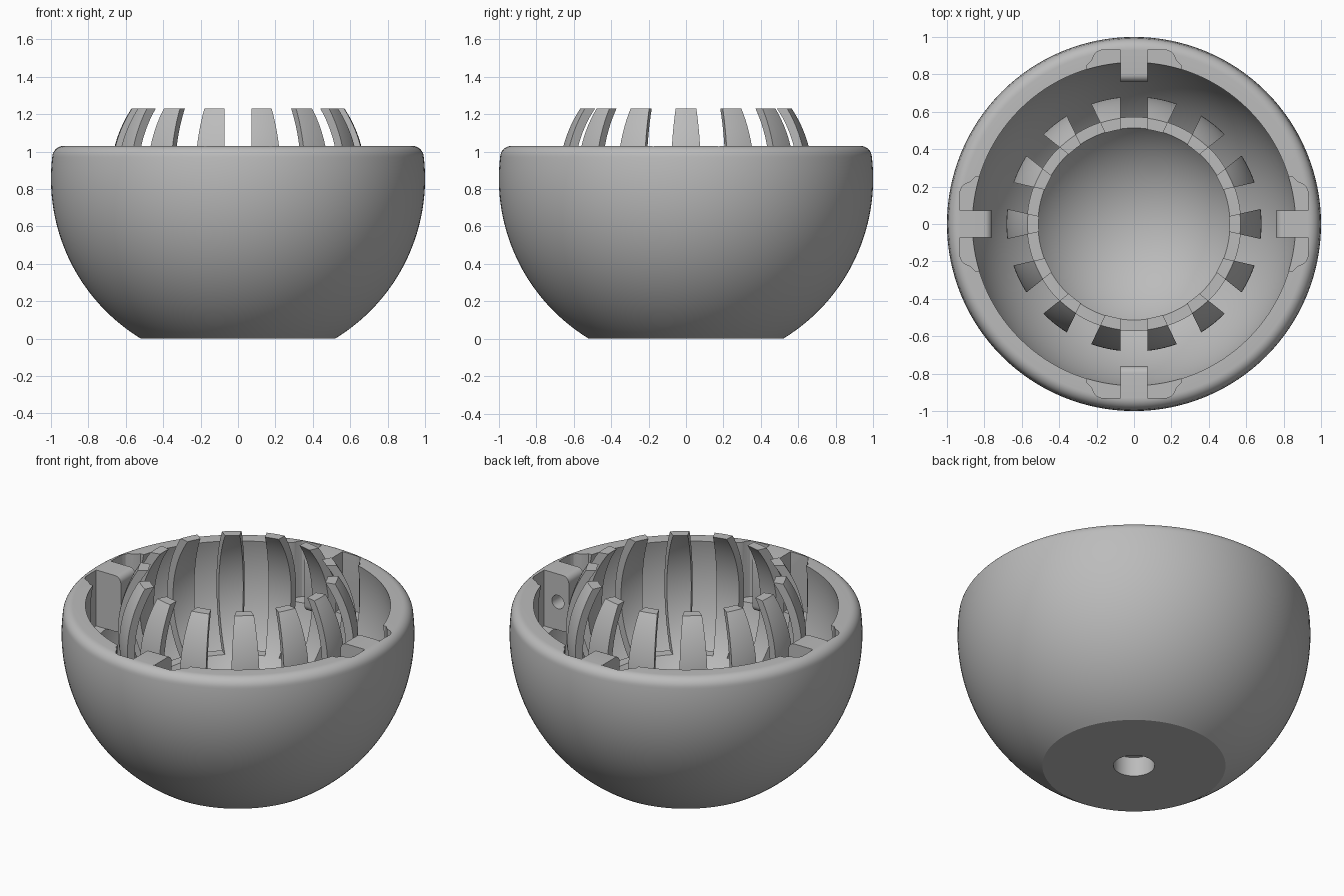
import bpy, bmesh
from math import sin, cos, pi, asin, radians
from mathutils import Matrix, Vector

if "Cube" in bpy.data.objects:
    bpy.data.objects.remove(bpy.data.objects["Cube"], do_unlink=True)

MID = 0.855          # height of the shared sphere centre
RIM = 1.03           # top of the bowl
SHELF = 0.485        # floor of the slots between the fingers

grey = bpy.data.materials.new("plain_grey")
grey.use_nodes = True
grey.diffuse_color = (0.5, 0.5, 0.5, 1)
grey.node_tree.nodes["Principled BSDF"].inputs["Base Color"].default_value = (0.5, 0.5, 0.5, 1)


def make(name, bm):
    bmesh.ops.recalc_face_normals(bm, faces=bm.faces)
    mesh = bpy.data.meshes.new(name)
    bm.to_mesh(mesh)
    bm.free()
    mesh.materials.append(grey)
    ob = bpy.data.objects.new(name, mesh)
    bpy.context.collection.objects.link(ob)
    return ob


def arc(radius, z0, z1, n=32):
    """Points on a sphere meridian between two heights."""
    a, b = asin((z0 - MID) / radius), asin((z1 - MID) / radius)
    return [(radius * cos(a + (b - a) * i / n), MID + radius * sin(a + (b - a) * i / n))
            for i in range(n + 1)]


def lathe(name, profile, steps=128):
    bm = bmesh.new()
    vs = [bm.verts.new((r, 0, z)) for r, z in profile]
    es = [bm.edges.new(p) for p in zip(vs, vs[1:])]
    bmesh.ops.spin(bm, geom=vs + es, cent=(0, 0, 0), axis=(0, 0, 1),
                   angle=2 * pi, steps=steps, use_merge=True)
    bmesh.ops.remove_doubles(bm, verts=bm.verts, dist=1e-5)
    return make(name, bm)


def prism(name, outline, depth, matrix):
    """Extrude a closed xy outline along z, then place it."""
    bm = bmesh.new()
    face = bm.faces.new([bm.verts.new((x, y, 0)) for x, y in outline])
    ext = bmesh.ops.extrude_face_region(bm, geom=[face])
    bmesh.ops.translate(bm, vec=(0, 0, depth),
                        verts=[g for g in ext["geom"] if isinstance(g, bmesh.types.BMVert)])
    bm.transform(matrix)
    return make(name, bm)


def carve(ob, cutters):
    for c in cutters:
        m = ob.modifiers.new("cut", "BOOLEAN")
        m.operation, m.solver, m.object = "DIFFERENCE", "EXACT", c
    bpy.context.view_layer.update()
    graph = bpy.context.evaluated_depsgraph_get()
    mesh = bpy.data.meshes.new_from_object(ob.evaluated_get(graph))
    ob.modifiers.clear()
    ob.data = mesh
    for c in cutters:
        bpy.data.objects.remove(c, do_unlink=True)


def smooth(ob):
    bpy.ops.object.select_all(action="DESELECT")
    ob.select_set(True)
    bpy.context.view_layer.objects.active = ob
    bpy.ops.object.shade_smooth_by_angle(angle=radians(30))


def turn(a):
    return Matrix.Rotation(a, 4, "Z")


# Outer bowl: flat foot with a blind hole, rounded rim, hollow inside
lip = [(0.933 + 0.06 * cos(t * pi / 16), 0.97 + 0.06 * sin(t * pi / 16)) for t in range(1, 9)]
bowl = lathe("bowl", [(0, 0.12), (0.117, 0.12), (0.117, 0), (0.519, 0)]
             + arc(1, 0, 0.97, 48)[1:] + lip + arc(0.882, RIM, 0.15, 40) + [(0, 0.15)])

# Pockets in the bowl wall, one behind each bracket
half = [(0.25, 0.7), (0.25, 0.85), (0.225, 0.875), (0.215, 0.9), (0.2, 0.92), (0.175, 0.93)]
pocket = half + [(-x, y) for x, y in reversed(half)]
carve(bowl, [prism("pocket_cutter", pocket, 0.5,
                   turn(k * pi / 2) @ Matrix.Translation((0, 0, 0.68))) for k in range(4)])
smooth(bowl)

# Brackets with rounded inner corners and a crosswise axle hole
corner = [(0.8 - 0.04 * sin(t * pi / 12), RIM - 0.04 + 0.04 * cos(t * pi / 12)) for t in range(7)]
outline = [(0.932, RIM)] + corner + [(r, 2 * MID - z) for r, z in reversed(corner)] \
    + [(0.932, 2 * MID - RIM)]
pin = [(0.835 + 0.042 * cos(t * pi / 12), MID + 0.042 * sin(t * pi / 12)) for t in range(24)]
upright = Matrix.Rotation(pi / 2, 4, "X")
for k, side in enumerate(("left", "back", "right", "front")):
    spot = turn(k * pi / 2) @ Matrix.Translation((0, 0.0725, 0)) @ upright
    bracket = prism(side + "_bracket", outline, 0.145, spot)
    long_spot = turn(k * pi / 2) @ Matrix.Translation((0, 0.2, 0)) @ upright
    carve(bracket, [prism("axle_cutter", pin, 0.4, long_spot)])
    smooth(bracket)

# Inner cup split into fourteen curved fingers by seven slots across it
cup = lathe("fingered_cup", [(0, 0.13), (0.4, 0.13), (0.4, 0.3)]
            + arc(0.682, 0.303, 1.23, 40) + arc(0.633, 1.23, MID - 0.633, 48)[:-1]
            + [(0, MID - 0.633)])
slot = [(-1, -0.0725), (1, -0.0725), (1, 0.0725), (-1, 0.0725)]
carve(cup, [prism("slot_cutter", slot, 1,
                  turn((k + 0.5) * pi / 7) @ Matrix.Translation((0, 0, SHELF))) for k in range(7)])
smooth(cup)
